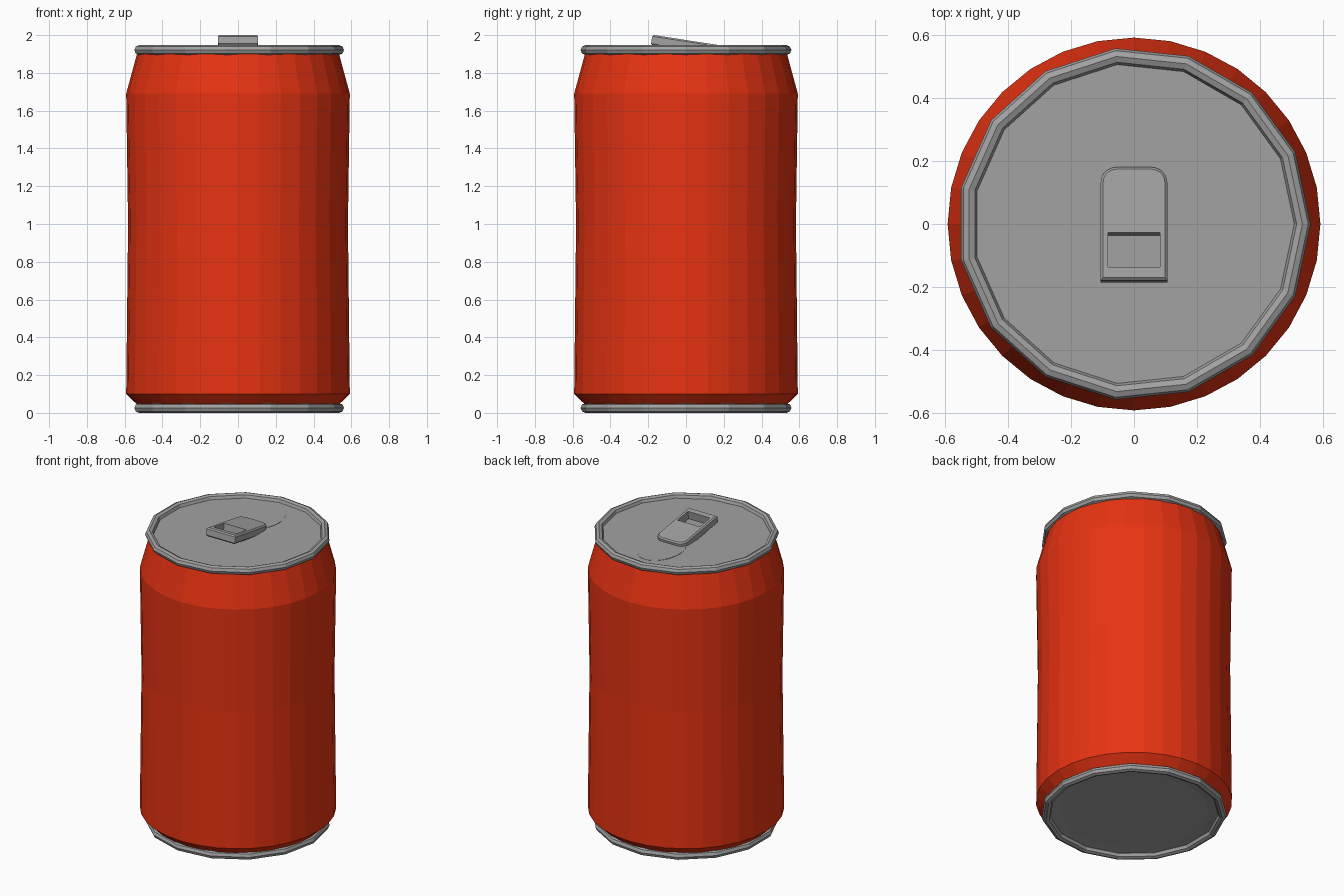
import bpy, bmesh, math
from mathutils import Matrix

cube = bpy.data.objects.get("Cube")
if cube:
    bpy.data.objects.remove(cube, do_unlink=True)


def material(name, rgb):
    mat = bpy.data.materials.new(name)
    mat.use_nodes = True
    mat.diffuse_color = (*rgb, 1)
    mat.node_tree.nodes["Principled BSDF"].inputs["Base Color"].default_value = (*rgb, 1)
    return mat


RED = material("red paint", (0.8, 0.033, 0.006))
METAL = material("grey metal", (0.36, 0.36, 0.36))


def finish(bm, name, mat):
    bmesh.ops.recalc_face_normals(bm, faces=bm.faces)
    mesh = bpy.data.meshes.new(name)
    bm.to_mesh(mesh)
    bm.free()
    mesh.materials.append(mat)
    obj = bpy.data.objects.new(name, mesh)
    bpy.context.collection.objects.link(obj)
    return obj


def lathe(name, profile, sides, mat, closed=False):
    """Spin a radius/height profile around z."""
    bm = bmesh.new()
    verts = [bm.verts.new((r, 0, z)) for r, z in profile]
    pairs = list(zip(verts, verts[1:] + verts[:1]))
    edges = [bm.edges.new(p) for p in (pairs if closed else pairs[:-1])]
    bmesh.ops.spin(bm, geom=verts + edges, axis=(0, 0, 1), cent=(0, 0, 0),
                   angle=math.tau, steps=sides, use_duplicate=False)
    bmesh.ops.remove_doubles(bm, verts=bm.verts, dist=0.0005)
    return finish(bm, name, mat)


def rim(name, z, major=0.535, minor=0.026, sides=8):
    ring = [(major + minor * math.cos(math.tau * i / sides),
             z + minor * math.sin(math.tau * i / sides)) for i in range(sides)]
    lathe(name, ring, RIM_SIDES, METAL, closed=True)


RIM_SIDES = 15
LID_Z = 1.921

# Painted body with a slight waist
lathe("can_body", [(0.53, 0.04), (0.54, 0.05), (0.592, 0.1), (0.582, 1.0),
                   (0.592, 1.69), (0.535, 1.9), (0.52, 1.915)], 32, RED)

# Rolled rims and end plates
rim("bottom_rim", 0.026)
rim("top_rim", LID_Z)
lathe("lid", [(0.53, LID_Z), (0, LID_Z)], RIM_SIDES, METAL)
lathe("base_plate", [(0.53, 0.026), (0.45, 0.034), (0, 0.034)], RIM_SIDES, METAL)

# Oval opening panel scored into the lid
bm = bmesh.new()
bmesh.ops.create_cone(bm, cap_ends=True, segments=48, radius1=1, radius2=1, depth=0.004)
bmesh.ops.transform(bm, verts=bm.verts, matrix=Matrix.Translation((-0.01, 0.265, LID_Z))
                    @ Matrix.Diagonal((0.126, 0.18, 1, 1)))
finish(bm, "opening_panel", METAL)

# Pull tab: rounded at the back, square at the front
half, back, front, corner, thick = 0.106, 0.184, -0.18, 0.05, 0.055
outline = [(-half, front), (half, front)]
for centre, start in ((half - corner, 0), (corner - half, 90)):
    for step in range(6):
        a = math.radians(start + 18 * step)
        outline.append((centre + corner * math.cos(a), back - corner + corner * math.sin(a)))
bm = bmesh.new()
face = bm.faces.new([bm.verts.new((x, y, -thick)) for x, y in outline])
top = bmesh.ops.extrude_face_region(bm, geom=[face], use_keep_orig=True)["geom"]
bmesh.ops.translate(bm, verts=[v for v in top if isinstance(v, bmesh.types.BMVert)],
                    vec=(0, 0, thick))
bmesh.ops.recalc_face_normals(bm, faces=bm.faces)
border = [e for e in bm.edges if abs(e.verts[0].co.z - e.verts[1].co.z) < 0.001]
bmesh.ops.bevel(bm, geom=border, offset=0.008, segments=1, affect='EDGES')
tab = finish(bm, "pull_tab", METAL)

# Finger hole cut through the tab
bm = bmesh.new()
bmesh.ops.create_cube(bm, size=1, matrix=Matrix.Translation((0, -0.083, 0))
                      @ Matrix.Diagonal((0.164, 0.11, 0.4, 1)))
cutter = finish(bm, "finger_hole_cutter", METAL)
cutter.hide_render = True
cut = tab.modifiers.new("finger hole", 'BOOLEAN')
cut.operation, cut.object, cut.solver = 'DIFFERENCE', cutter, 'EXACT'
bpy.context.view_layer.objects.active = tab
bpy.ops.object.modifier_apply(modifier=cut.name)
bpy.data.objects.remove(cutter, do_unlink=True)

# Tilt the tab so its front end lifts off the lid
tab.location = (0, 0, 1.974)
tab.rotation_euler.x = math.radians(-8.8)
